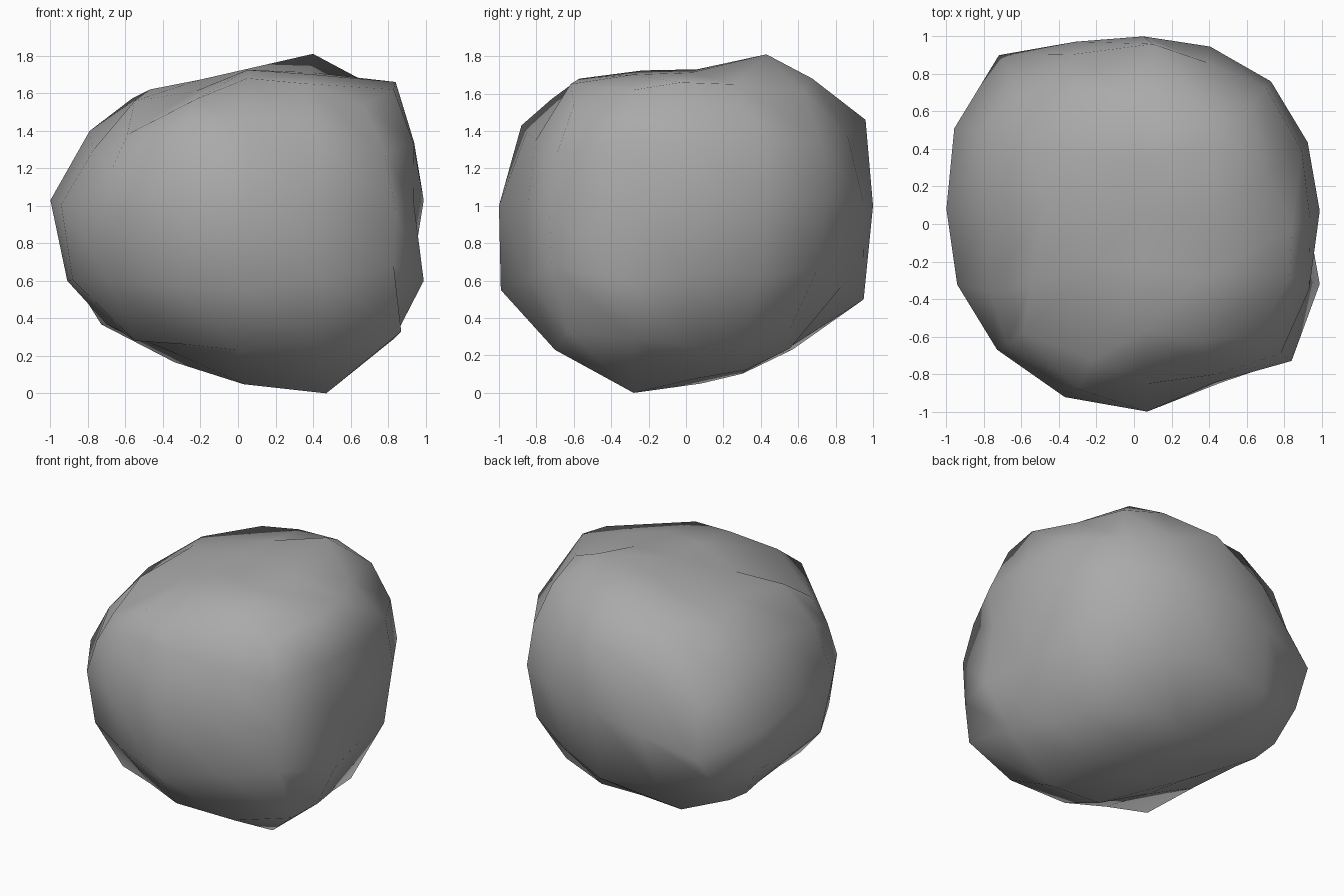
import bpy
import bmesh
from itertools import product
from mathutils import Vector

cube = bpy.data.objects.get("Cube")
if cube:
    bpy.data.objects.remove(cube, do_unlink=True)

CENTRE = Vector((0, .03, .93))

# Coarse cage of the boulder: layers from bottom to top, rows from front to back
LAYERS = (
    (((-.55, -.52, .28), (0, -.7, .23), (.87, -.63, .33)),
     ((-.7, .18, .37), (.05, .08, .05), (.75, 0, .25)),
     ((-.73, .55, .39), (0, .5, .21), (.56, .56, .35))),
    (((-.73, -.67, .97), (.07, -1, 1), (.84, -.73, .98)),
     ((-1, .08, 1.03), None, (.99, .07, 1.03)),
     ((-.72, .9, .8), (.05, 1, 1), (.73, .76, 1.05))),
    (((-.59, -.58, 1.38), (.05, -.57, 1.68), (.67, -.6, 1.54)),
     ((-.47, .13, 1.62), (.05, .06, 1.73), (.84, -.03, 1.66)),
     ((-.61, .68, 1.43), (.02, .66, 1.68), (.62, .63, 1.61))),
)

# Knobs between the cage points, keyed by place on the cube grid
KNOBS = {
    (1, 1, 2): (.4, .43, 1.81),
    (1, -1, -2): (.47, -.28, 0),
    (2, -1, -1): (.99, -.32, .6),
    (-1, -2, 1): (-.3, -.88, 1.43),
    (-1, -2, 2): (-.22, -.72, 1.57),
    (-2, -1, 2): (-.55, -.32, 1.56),
    (-2, -1, 1): (-.77, -.36, 1.3),
    (2, -1, 2): (.83, -.28, 1.62),
    (2, 1, 2): (.7, .26, 1.65),
    (2, -2, -1): (.83, -.72, .68),
    (2, -1, -2): (.83, -.28, .29),
    (1, -2, -2): (.46, -.7, .23),
    (0, 2, 1): (.1, .96, 1.46),
    (2, 1, -2): (.7, .28, .22),
    (-2, 0, -1): (-.91, .05, .6),
    (0, -2, -1): (.05, -.99, .55),
    (0, 2, -1): (.02, .95, .5),
}

# Worn flats: places pulled in towards the centre
FLATS = {
    (1, -2, 0): .9, (1, -2, -1): .94, (1, -2, 1): .97,
    (2, -1, 0): .94, (2, 0, -1): .97, (2, 0, 1): .97,
    (-1, 2, 0): .94, (-1, 2, 1): .97, (-2, 2, 1): .93,
    (-1, 0, 2): .94, (0, -1, 2): .95, (0, 1, 2): .96, (1, 0, 2): .91,
    (1, -1, 2): .92, (-1, 1, 2): .9, (-1, -1, 2): .85,
    (-1, -1, -2): .87, (-1, 0, -2): .94, (-1, 1, -2): .92,
    (-2, -1, -2): .92, (-1, -2, -2): .95, (-1, -2, -1): .97,
}


def cage_offset(x, y, z):
    """Cage point relative to the centre, for even grid places."""
    return Vector(LAYERS[z // 2 + 1][y // 2 + 1][x // 2 + 1]) - CENTRE


def surface_point(place):
    """Use a knob if there is one, else round off between cage points."""
    if place in KNOBS:
        return Vector(KNOBS[place])
    spans = [(c - 1, c + 1) if c % 2 else (c,) for c in place]
    offsets = [cage_offset(*p) for p in product(*spans)]
    direction = sum((o.normalized() for o in offsets), Vector()).normalized()
    radius = sum(o.length for o in offsets) / len(offsets)
    return CENTRE + direction * radius * FLATS.get(place, 1)


# Rounded quad boulder from a gridded cube
bm = bmesh.new()
bmesh.ops.create_cube(bm, size=4)
bmesh.ops.subdivide_edges(bm, edges=bm.edges[:], cuts=3, use_grid_fill=True)
for v in bm.verts:
    v.co = surface_point(tuple(round(c) for c in v.co))
bmesh.ops.recalc_face_normals(bm, faces=bm.faces[:])

mesh = bpy.data.meshes.new("boulder")
bm.to_mesh(mesh)
bm.free()
boulder = bpy.data.objects.new("boulder", mesh)
bpy.context.collection.objects.link(boulder)
for face in mesh.polygons:
    face.use_smooth = True

# Plain grey stone
stone = bpy.data.materials.new("stone_grey")
stone.use_nodes = True
grey = (0.4, 0.4, 0.4, 1)
stone.diffuse_color = grey
stone.node_tree.nodes["Principled BSDF"].inputs["Base Color"].default_value = grey
mesh.materials.append(stone)
